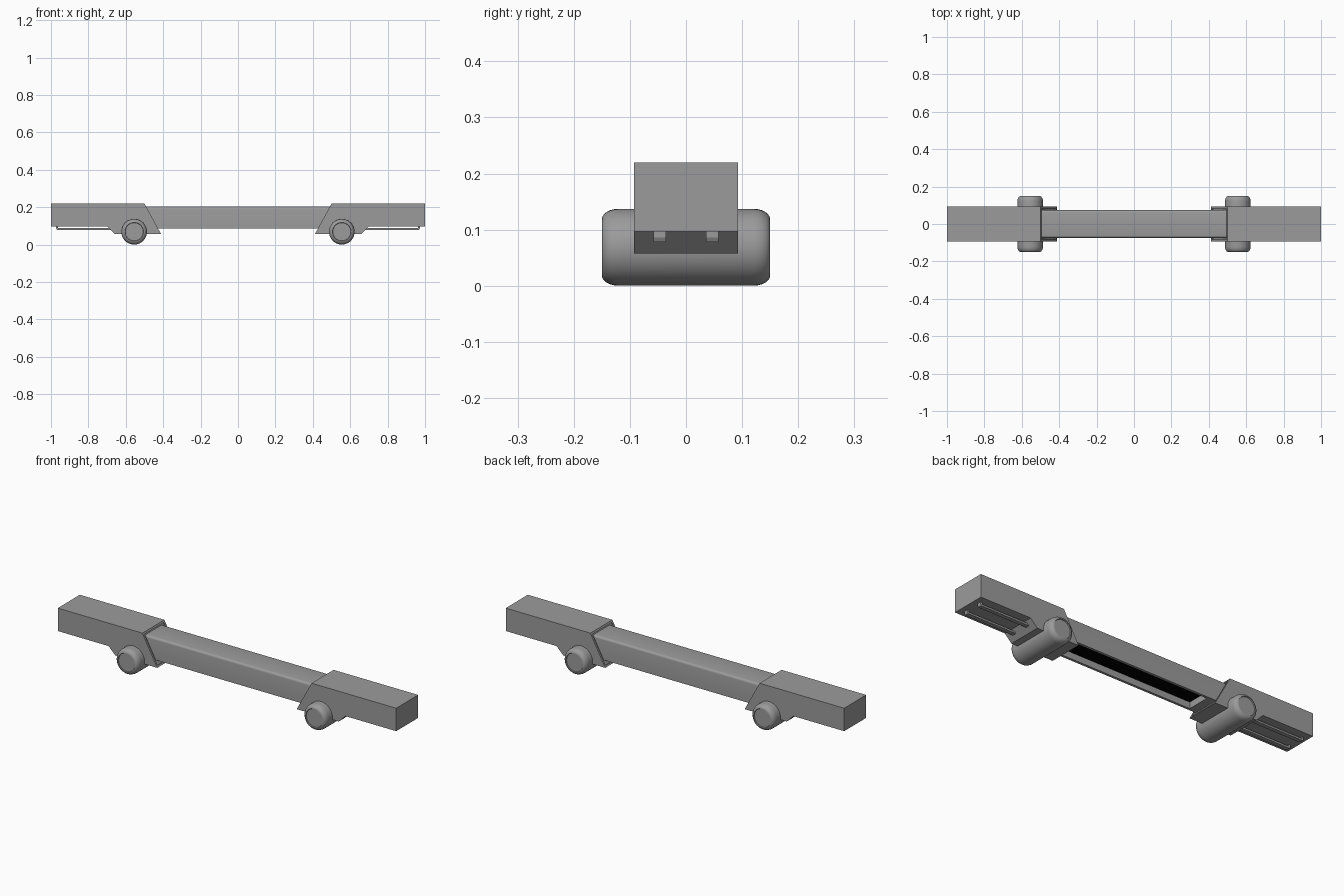
import bpy, bmesh, math

if "Cube" in bpy.data.objects:
    bpy.data.objects.remove(bpy.data.objects["Cube"])


def material(name, value):
    m = bpy.data.materials.new(name)
    m.diffuse_color = (value, value, value, 1)
    m.use_nodes = True
    m.node_tree.nodes["Principled BSDF"].inputs["Base Color"].default_value = m.diffuse_color
    return m


GREY = material("dark_grey", 0.33)
BLACK = material("black", 0.0)


def finish(bm, name, smooth=False):
    bmesh.ops.recalc_face_normals(bm, faces=bm.faces)
    me = bpy.data.meshes.new(name)
    bm.to_mesh(me)
    bm.free()
    me.materials.append(GREY)
    me.materials.append(BLACK)
    ob = bpy.data.objects.new(name, me)
    bpy.context.collection.objects.link(ob)
    if smooth:
        bpy.ops.object.select_all(action='DESELECT')
        ob.select_set(True)
        bpy.context.view_layer.objects.active = ob
        bpy.ops.object.shade_smooth_by_angle(angle=math.radians(35))
    return ob


def prism(points, offset):
    """Closed prism from a 3D outline moved along offset."""
    bm = bmesh.new()
    face = bm.faces.new([bm.verts.new(p) for p in points])
    ext = bmesh.ops.extrude_face_region(bm, geom=[face])
    verts = [g for g in ext['geom'] if isinstance(g, bmesh.types.BMVert)]
    bmesh.ops.translate(bm, verts=verts, vec=offset)
    bmesh.ops.recalc_face_normals(bm, faces=bm.faces)
    bm.normal_update()
    return bm


def recess(bm, face, rim, depth):
    """Inset a face and push it in; returns the new floor."""
    bmesh.ops.inset_region(bm, faces=[face], thickness=rim, use_even_offset=True)
    n = face.normal.copy()
    floor = bmesh.ops.extrude_discrete_faces(bm, faces=[face])['faces'][0]
    bmesh.ops.translate(bm, verts=floor.verts[:], vec=-n * depth)
    return floor


# central beam with rounded top edges and a dark tray underneath
R = 0.012
arc = [(0.062 + R * math.cos(a), 0.191 + R * math.sin(a))
       for a in (math.radians(22.5 * i) for i in range(5))]
outline = [(-0.074, 0.086), (0.074, 0.086)] + arc + [(-y, z) for y, z in reversed(arc)]
bm = prism([(-0.505, y, z) for y, z in outline], (1.01, 0, 0))
for x in (-0.40, 0.40):
    bmesh.ops.bisect_plane(bm, geom=bm.verts[:] + bm.edges[:] + bm.faces[:],
                           plane_co=(x, 0, 0), plane_no=(1, 0, 0))
bm.normal_update()
under = [f for f in bm.faces if f.normal.z < -0.9 and abs(f.calc_center_median().x) < 0.1][0]
recess(bm, under, 0.013, 0.034).material_index = 1
finish(bm, "centre_beam", True)

block = [(1.0, 0.2195), (0.5, 0.2195), (0.412, 0.0575),
         (0.66, 0.0575), (0.70, 0.097), (1.0, 0.097)]

for side, label in ((-1, "left"), (1, "right")):
    # end block with a shallow socket around the beam
    bm = prism([(side * x, -0.093, z) for x, z in block], (0, 0.186, 0))
    socket = max(bm.faces, key=lambda f: -side * f.normal.x)
    recess(bm, socket, 0.010, 0.006)
    finish(bm, label + "_end_block")

    # transverse roller with rounded shoulders and recessed caps
    half = [(0.0, 0.146), (0.048, 0.146), (0.05, 0.15)]
    half += [(0.05 + 0.0185 * math.sin(a), 0.12 + 0.03 * math.cos(a))
             for a in (math.radians(15 * i) for i in range(1, 7))]
    prof = half + [(r, -y) for r, y in reversed(half)]
    bm = bmesh.new()
    vs = [bm.verts.new((r, y, 0)) for r, y in prof]
    es = [bm.edges.new(p) for p in zip(vs, vs[1:])]
    bmesh.ops.spin(bm, geom=vs + es, cent=(0, 0, 0), axis=(0, 1, 0),
                   angle=2 * math.pi, steps=40)
    bmesh.ops.remove_doubles(bm, verts=bm.verts, dist=1e-5)
    # rest the roller on the floor
    low = min(v.co.z for v in bm.verts)
    bmesh.ops.translate(bm, verts=bm.verts, vec=(side * 0.555, 0, -low))
    finish(bm, label + "_roller", True)

    # two slim rails hung below the block, turned up at the outer end
    rail = [(0.675, 0.078), (0.968, 0.078), (0.972, 0.086), (0.972, 0.100),
            (0.962, 0.100), (0.962, 0.088), (0.675, 0.088)]
    for y, where in ((-0.047, "front"), (0.047, "back")):
        bm = prism([(side * x, y - 0.011, z) for x, z in rail], (0, 0.022, 0))
        finish(bm, f"{label}_{where}_rail")
